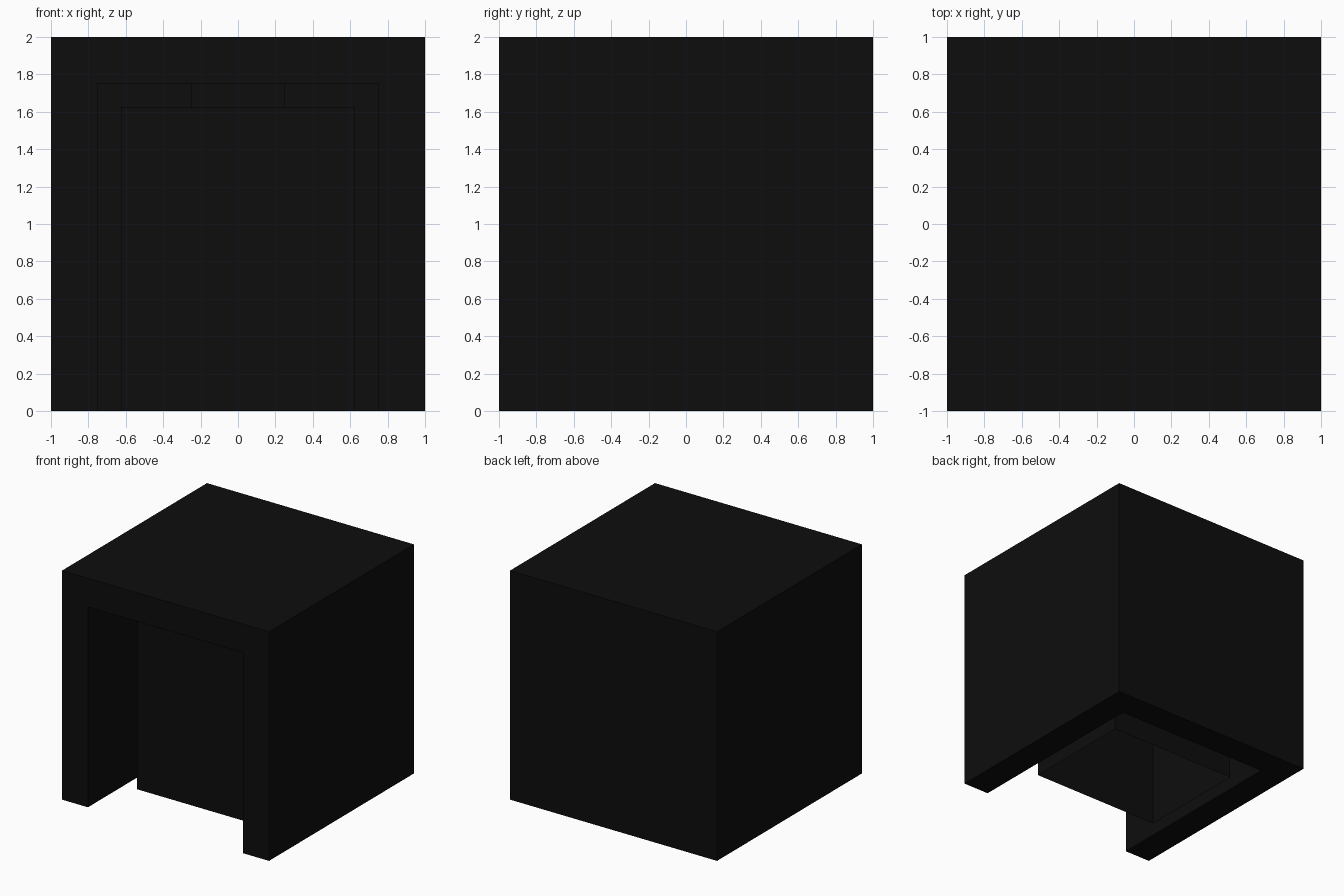
import bpy
import bmesh

default = bpy.data.objects.get("Cube")
if default:
    bpy.data.objects.remove(default, do_unlink=True)

# Single near-black colour
black = bpy.data.materials.new("near_black")
black.use_nodes = True
colour = (0.004, 0.004, 0.004, 1)
black.diffuse_color = colour
black.node_tree.nodes["Principled BSDF"].inputs["Base Color"].default_value = colour


def box(name, low, high, open_sides=()):
    """Box between two corners, without the faces pointing along open_sides (z signs)."""
    bm = bmesh.new()
    bmesh.ops.create_cube(bm, size=1)
    gone = [f for f in bm.faces if round(f.normal.z) in open_sides]
    bmesh.ops.delete(bm, geom=gone, context="FACES")
    for v in bm.verts:
        v.co = [a if c < 0 else b for a, b, c in zip(low, high, v.co)]
    mesh = bpy.data.meshes.new(name)
    bm.to_mesh(mesh)
    bm.free()
    mesh.materials.append(black)
    obj = bpy.data.objects.new(name, mesh)
    bpy.context.collection.objects.link(obj)
    return obj


# Thick outer housing, hollowed out and open at the front and bottom
housing = box("housing", (-1, -1, 0), (1, 1, 2))
cutter = box("housing_cutter", (-0.75, -1.5, -0.5), (0.75, 0.75, 1.75))
cutter.hide_render = True
cutter.hide_set(True)
cut = housing.modifiers.new("hollow", "BOOLEAN")
cut.operation = "DIFFERENCE"
cut.solver = "EXACT"
cut.object = cutter

# Bake the cut so that the cutter can go
bpy.context.view_layer.update()
evaluated = housing.evaluated_get(bpy.context.evaluated_depsgraph_get())
hollowed = bpy.data.meshes.new_from_object(evaluated)
housing.modifiers.clear()
housing.data = hollowed
bpy.data.objects.remove(cutter, do_unlink=True)

# Thin inner hood, open underneath, hung from the ceiling by a short neck
box("inner_hood", (-0.625, -0.5, 0), (0.625, 0.5, 1.625), open_sides=(-1,))
box("neck", (-0.25, -0.25, 1.625), (0.25, 0.25, 1.75), open_sides=(-1, 1))
